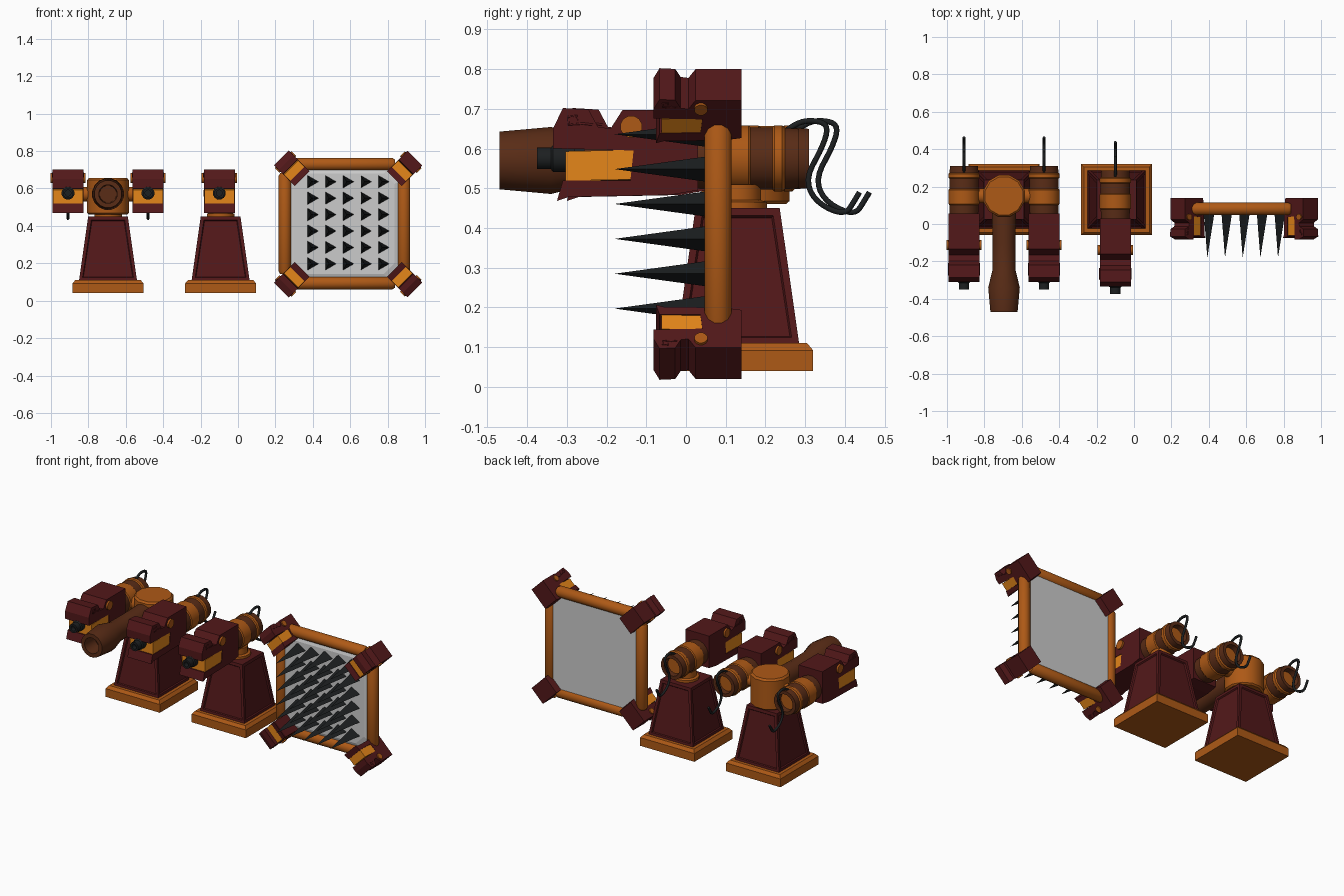
import bpy, bmesh, math
from mathutils import Matrix, Vector

if "Cube" in bpy.data.objects:
    bpy.data.objects.remove(bpy.data.objects["Cube"])


def material(name, r, g, b):
    m = bpy.data.materials.new(name)
    m.diffuse_color = (r, g, b, 1)
    m.use_nodes = True
    m.node_tree.nodes["Principled BSDF"].inputs["Base Color"].default_value = m.diffuse_color
    return m


RED = material("crimson", 0.085, 0.009, 0.010)
ORANGE = material("bronze", 0.42, 0.10, 0.008)
GLOW = material("amber", 0.78, 0.24, 0.01)
BROWN = material("brown", 0.10, 0.025, 0.008)
BLACK = material("black", 0.012, 0.014, 0.015)
I = Matrix.Identity(4)


def finish(name, bm, mat, xf=I, smooth=False):
    bmesh.ops.recalc_face_normals(bm, faces=bm.faces)
    bm.transform(xf)
    me = bpy.data.meshes.new(name)
    bm.to_mesh(me)
    bm.free()
    ob = bpy.data.objects.new(name, me)
    bpy.context.collection.objects.link(ob)
    if mat:
        me.materials.append(mat)
    if smooth:
        bpy.ops.object.select_all(action='DESELECT')
        ob.select_set(True)
        bpy.context.view_layer.objects.active = ob
        bpy.ops.object.shade_smooth_by_angle(angle=math.radians(35))
    return ob


def loft(bm, rings):
    """Skin closed rings of points, capping both ends."""
    vs = [[bm.verts.new(p) for p in r] for r in rings]
    n = len(vs[0])
    for a, b in zip(vs, vs[1:]):
        for i in range(n):
            bm.faces.new((a[i], a[(i + 1) % n], b[(i + 1) % n], b[i]))
    bm.faces.new(vs[0])
    bm.faces.new(vs[-1])


def lathe(name, profile, mat, xf=I, sides=16, axis='y'):
    """Turn (radius, distance) pairs about an axis."""
    bm = bmesh.new()
    rings = []
    for r, d in profile:
        ring = []
        for i in range(sides):
            a = 2 * math.pi * (i + 0.5) / sides
            c, s = r * math.cos(a), r * math.sin(a)
            ring.append({'x': (d, c, s), 'y': (c, d, s), 'z': (c, s, d)}[axis])
        rings.append(ring)
    loft(bm, rings)
    return finish(name, bm, mat, xf, True)


def slab(name, outline, half, mat, xf=I):
    """Extrude a (y, z) outline to both sides in x."""
    bm = bmesh.new()
    loft(bm, [[(x, y, z) for y, z in outline] for x in (-half, half)])
    return finish(name, bm, mat, xf)


def square_stack(name, levels, mat, xf, inset=False):
    """Stack of (half width, z) squares, optionally with sunk side panels."""
    bm = bmesh.new()
    loft(bm, [[(h * sx, h * sy, z) for sx, sy in ((-1, -1), (1, -1), (1, 1), (-1, 1))]
              for h, z in levels])
    if inset:
        bmesh.ops.recalc_face_normals(bm, faces=bm.faces)
        sides = [f for f in bm.faces if abs(f.normal.z) < 0.5]
        bmesh.ops.inset_individual(bm, faces=sides, thickness=0.025, depth=0)
        bmesh.ops.inset_individual(bm, faces=sides, thickness=0.006, depth=-0.008)
    return finish(name, bm, mat, xf)


def wire(name, pts, radius, mat, xf=I, kind='NURBS'):
    cu = bpy.data.curves.new(name, 'CURVE')
    cu.dimensions = '3D'
    cu.bevel_depth, cu.bevel_resolution, cu.use_fill_caps = radius, 1, True
    sp = cu.splines.new(kind)
    sp.points.add(len(pts) - 1)
    for p, (x, y, z) in zip(sp.points, pts):
        p.co = (x, y, z, 1)
    if kind == 'NURBS':
        sp.use_endpoint_u, sp.order_u, sp.resolution_u = True, 3, 4
    cu.materials.append(mat)
    ob = bpy.data.objects.new(name, cu)
    ob.matrix_world = xf
    bpy.context.collection.objects.link(ob)


# Beast head: local origin on the barrel axis, facing -y
SKULL = [(-0.335, 0.025), (-0.335, 0.075), (-0.31, 0.127), (-0.245, 0.123), (-0.222, 0.08),
         (-0.19, 0.075), (-0.16, 0.122), (0.03, 0.122), (0.03, -0.08), (-0.04, -0.092),
         (-0.295, -0.097), (-0.325, -0.107), (-0.31, -0.055), (-0.14, -0.055),
         (-0.132, 0.02), (-0.20, 0.022)]
MOUTH = [(-0.303, -0.056), (-0.14, -0.053), (-0.128, 0.022), (-0.303, 0.018)]
SCROLL = [(-0.235, 0.085), (-0.26, 0.088), (-0.295, 0.085), (-0.297, 0.105), (-0.275, 0.108),
          (-0.275, 0.096)]


def head(name, xf):
    slab(name + "_skull", SKULL, 0.083, RED, xf)
    slab(name + "_mouth", MOUTH, 0.080, GLOW, xf)
    lathe(name + "_pivot", [(0.028, -0.094), (0.028, 0.094)], ORANGE,
          xf @ Matrix.Translation((0, -0.138, 0.08)), 12, 'x')
    for s in (-1, 1):
        wire(name + "_scroll", [(s * 0.083, y, z) for y, z in SCROLL], 0.003, RED, xf, 'POLY')


# Cannon: head plus banded barrel, nozzle and curled tail
def cannon(name, x, y, z=0.575):
    xf = Matrix.Translation((x, y, z))
    head(name, xf)
    lathe(name + "_nozzle", [(0.035, -0.28), (0.035, -0.335), (0.028, -0.34), (0.028, -0.375),
                             (0.016, -0.375), (0.016, -0.345)], BLACK, xf, 12)
    lathe(name + "_core", [(0.076, 0.0), (0.08, 0.08), (0.08, 0.235), (0.076, 0.285),
                           (0.055, 0.285), (0.05, 0.23)], BROWN, xf)
    for a, b in ((0.075, 0.165), (0.215, 0.25)):
        lathe(name + "_band", [(0.078, a), (0.085, a + 0.008), (0.085, b - 0.008), (0.078, b)],
              ORANGE, xf)
    tail = [(0.24, 0.06), (0.275, 0.09), (0.32, 0.097), (0.36, 0.085), (0.345, 0.03),
            (0.30, -0.05), (0.325, -0.11), (0.40, -0.145), (0.425, -0.105), (0.437, -0.085)]
    wire(name + "_tail", [(0, p, q) for p, q in tail], 0.008, BLACK, xf)


def pedestal(name, x, y=0.13):
    xf = Matrix.Translation((x, y, 0))
    square_stack(name + "_base", [(0.19, 0.04), (0.19, 0.092), (0.175, 0.11)], ORANGE, xf)
    square_stack(name + "_tower", [(0.155, 0.108), (0.106, 0.45)], RED, xf, True)
    lathe(name + "_neck", [(0.075, 0.44), (0.075, 0.465), (0.06, 0.47), (0.06, 0.51)],
          ORANGE, xf, 16, 'z')


# Single turret
pedestal("single_turret", -0.093)
cannon("single_cannon", -0.1, 0)

# Triple turret: drum, long gun and two side cannons
TX = -0.695
pedestal("triple_turret", TX)
lathe("drum", [(0.105, 0.46), (0.115, 0.468), (0.115, 0.645), (0.105, 0.657)], ORANGE,
      Matrix.Translation((TX, 0.15, 0)), 12, 'z')
lathe("long_gun", [(0.068, 0.12), (0.062, -0.1), (0.064, -0.25), (0.086, -0.34), (0.074, -0.47),
                   (0.05, -0.47), (0.046, -0.37)], BROWN, Matrix.Translation((TX, 0, 0.57)))
lathe("cannon_axle", [(0.04, -0.21), (0.04, 0.21)], ORANGE,
      Matrix.Translation((TX, 0.15, 0.57)), 12, 'x')
for s in (-1, 1):
    cannon("side_cannon", TX + s * 0.214, 0.025)

# Spiked trap: rails, plate, spikes and corner heads
CX, CZ = 0.569, 0.412
for s in (-1, 1):
    end = [(0.026, -0.27), (0.035, -0.255), (0.035, 0.255), (0.026, 0.27)]
    lathe("side_rail", end, ORANGE, Matrix.Translation((CX + s * 0.318, 0.081, CZ)), 12, 'z')
    lathe("cross_rail", end, ORANGE, Matrix.Translation((CX, 0.081, CZ + s * 0.318)), 12, 'x')

a, b = 0.305, 0.24
octagon = [(-a, -b), (-b, -a), (b, -a), (a, -b), (a, b), (b, a), (-b, a), (-a, b)]
bm = bmesh.new()
loft(bm, [[(CX + u * k, y, CZ + v * k) for u, v in octagon]
          for k, y in ((1, 0.10), (1, 0.075), (0.88, 0.062))])
finish("plate", bm, None)

bm = bmesh.new()
for i in range(5):
    for j in range(6):
        c = Vector((0.392 + 0.0945 * i, 0.066, 0.197 + 0.0878 * j))
        ring = [bm.verts.new(c + Vector((0.039 * math.cos(t), 0, 0.039 * math.sin(t))))
                for t in (0, 2 * math.pi / 3, 4 * math.pi / 3)]
        tip = bm.verts.new(c + Vector((0, -0.246, 0)))
        bm.faces.new(ring)
        for k in range(3):
            bm.faces.new((ring[k], ring[(k + 1) % 3], tip))
finish("spikes", bm, BLACK)

for sx in (-1, 1):
    for sz in (-1, 1):
        turn = math.atan2(sx, sz)
        centre = Vector((CX + 0.02 + sx * 0.302, 0.121, CZ - 0.002 + sz * 0.298))
        head("corner_head", Matrix.Translation(centre) @ Matrix.Rotation(turn, 4, 'Y')
             @ Matrix.Diagonal((0.67, 0.605, 0.665, 1)) @ Matrix.Translation((0, 0, -0.01)))
